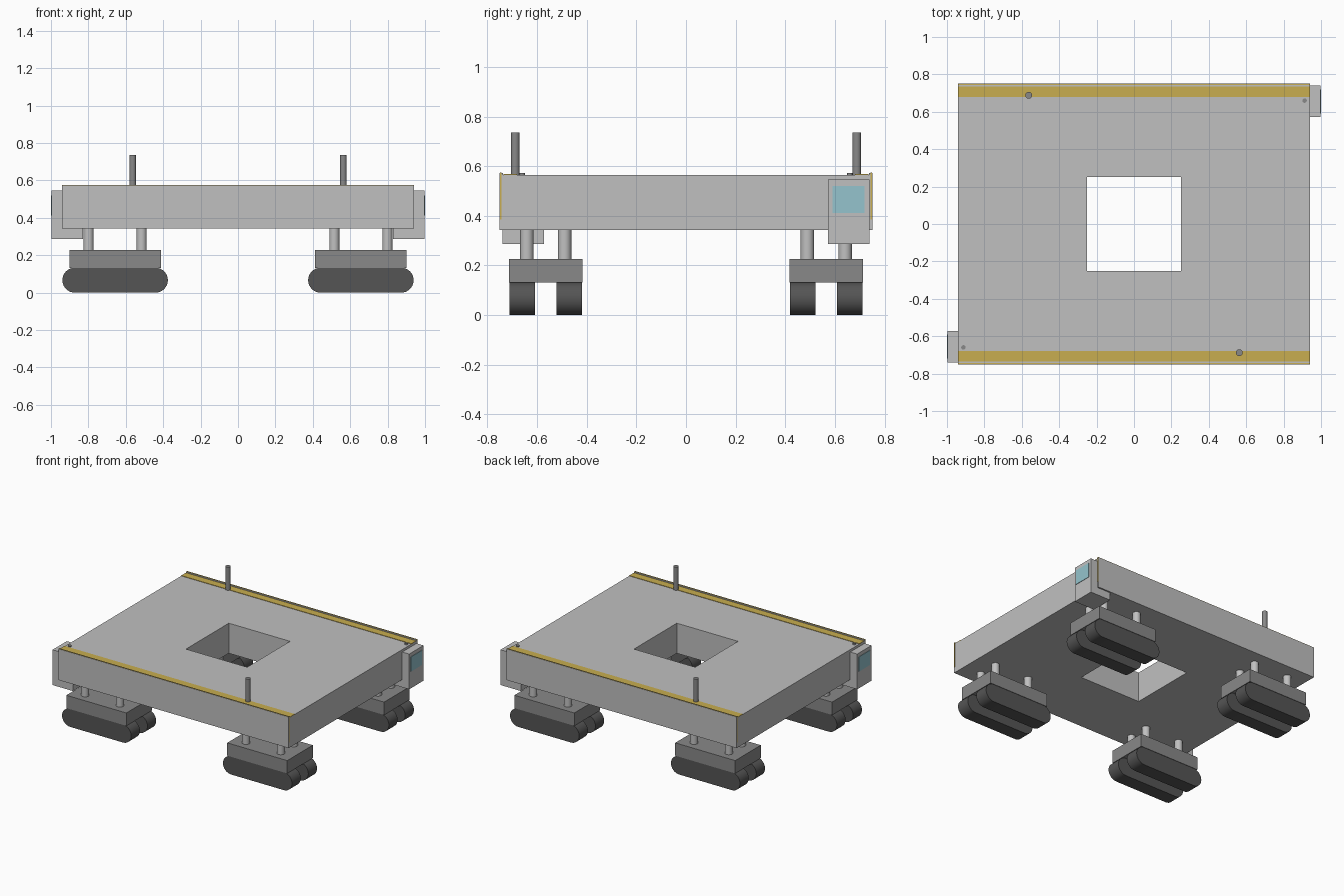
import bpy, bmesh, math
from mathutils import Matrix, Vector

cube = bpy.data.objects.get("Cube")
if cube:
    bpy.data.objects.remove(cube, do_unlink=True)


def material(name, *rgb):
    m = bpy.data.materials.new(name)
    m.use_nodes = True
    m.diffuse_color = (*rgb, 1)
    m.node_tree.nodes["Principled BSDF"].inputs["Base Color"].default_value = (*rgb, 1)
    return m


LIGHT = material("light grey", 0.53, 0.53, 0.53)
MID = material("mid grey", 0.25, 0.25, 0.25)
DARK = material("dark rubber", 0.09, 0.09, 0.09)
YELLOW = material("safety yellow", 0.58, 0.42, 0.08)
GLASS = material("pale blue glass", 0.30, 0.55, 0.61)


def finish(name, bm, mat, smooth=False):
    bmesh.ops.recalc_face_normals(bm, faces=bm.faces)
    mesh = bpy.data.meshes.new(name)
    bm.to_mesh(mesh)
    bm.free()
    mesh.materials.append(mat)
    obj = bpy.data.objects.new(name, mesh)
    bpy.context.collection.objects.link(obj)
    if smooth:
        bpy.ops.object.select_all(action="DESELECT")
        obj.select_set(True)
        bpy.context.view_layer.objects.active = obj
        bpy.ops.object.shade_smooth_by_angle(angle=math.radians(35))
    return obj


def box(name, xs, ys, zs, mat):
    """Box spanning the given ranges."""
    lo, hi = (Vector(v) for v in zip(xs, ys, zs))
    place = Matrix.Translation((lo + hi) / 2) @ Matrix.Diagonal((*(hi - lo), 1))
    bm = bmesh.new()
    bmesh.ops.create_cube(bm, size=1, matrix=place)
    return finish(name, bm, mat)


def rod(name, x, y, z0, z1, r, mat):
    """Vertical cylinder."""
    bm = bmesh.new()
    bmesh.ops.create_cone(bm, cap_ends=True, segments=24, radius1=r, radius2=r,
                          depth=z1 - z0, matrix=Matrix.Translation((x, y, (z0 + z1) / 2)))
    return finish(name, bm, mat, True)


def track(name, x, y, half_length, half_width, r):
    """Crawler track: a rounded-end profile extruded across y."""
    bm = bmesh.new()
    steps = 16
    profile = []
    for side in (1, -1):
        for i in range(steps + 1):
            a = math.pi * (i / steps - 0.5)
            profile.append((x + side * (half_length - r + r * math.cos(a)),
                            r + side * r * math.sin(a)))
    face = bm.faces.new([bm.verts.new((px, y - half_width, pz)) for px, pz in profile])
    new = bmesh.ops.extrude_face_region(bm, geom=[face])["geom"]
    bmesh.ops.translate(bm, vec=(0, 2 * half_width, 0),
                        verts=[v for v in new if isinstance(v, bmesh.types.BMVert)])
    return finish(name, bm, DARK, True)


# Deck slab with a square well through the middle
BOTTOM, TOP = 0.343, 0.565
bm = bmesh.new()
rings = []
for hx, hy, z in ((0.94, 0.744, TOP), (0.94, 0.744, BOTTOM), (0.25, 0.25, BOTTOM), (0.25, 0.25, TOP)):
    rings.append([bm.verts.new((sx * hx, sy * hy, z)) for sx, sy in ((-1, -1), (1, -1), (1, 1), (-1, 1))])
for k in range(4):
    a, b = rings[k], rings[(k + 1) % 4]
    for i in range(4):
        j = (i + 1) % 4
        bm.faces.new((a[i], a[j], b[j], b[i]))
finish("deck", bm, LIGHT)

# Parts repeated at opposite ends, turned half way round
for s, end in ((-1, "front"), (1, "back")):
    def span(a, b):
        return sorted((s * a, s * b))

    # Edge stripe, raised lip, yellow edging and outer skin
    full = (-0.94, 0.94)
    box(end + "_stripe", full, span(0.68, 0.735), (TOP - 0.002, TOP + 0.003), YELLOW)
    box(end + "_lip", full, span(0.737, 0.744), (TOP - 0.02, 0.572), LIGHT)
    box(end + "_yellow_edging", (-0.942, 0.942), span(0.743, 0.7485), (0.385, 0.575), YELLOW)
    box(end + "_skin", full, span(0.7435, 0.7505), (BOTTOM, 0.572), LIGHT)

    # Control cabin at the corner with its window
    box(end + "_cabin", span(0.83, 0.997), span(0.573, 0.74), (0.287, 0.547), LIGHT)
    box(end + "_cabin_window", span(0.993, 1.0), span(0.59, 0.72), (0.412, 0.52), GLASS)

    # Tall guide pin and small deck stud
    rod(end + "_pin", s * -0.563, s * 0.688, TOP - 0.01, 0.735, 0.018, MID)
    rod(end + "_stud", s * 0.912, s * 0.66, TOP - 0.01, 0.573, 0.012, MID)

# Four crawler bogies
for sx, side in ((-1, "right"), (1, "left")):
    for sy, end in ((-1, "front"), (1, "back")):
        tag = f"{end}_{side}"
        cx, cy = sx * 0.657, sy * 0.565
        box(tag + "_bogie", (cx - 0.245, cx + 0.245), (cy - 0.149, cy + 0.149), (0.132, 0.227), MID)
        for i in (-1, 1):
            track(f"{tag}_track_{i}", cx, cy + i * 0.095, 0.282, 0.051, 0.0665)
            for j in (-1, 1):
                rod(f"{tag}_post_{i}_{j}", cx + i * 0.142, cy + j * 0.076, 0.22, BOTTOM + 0.005, 0.027, LIGHT)
